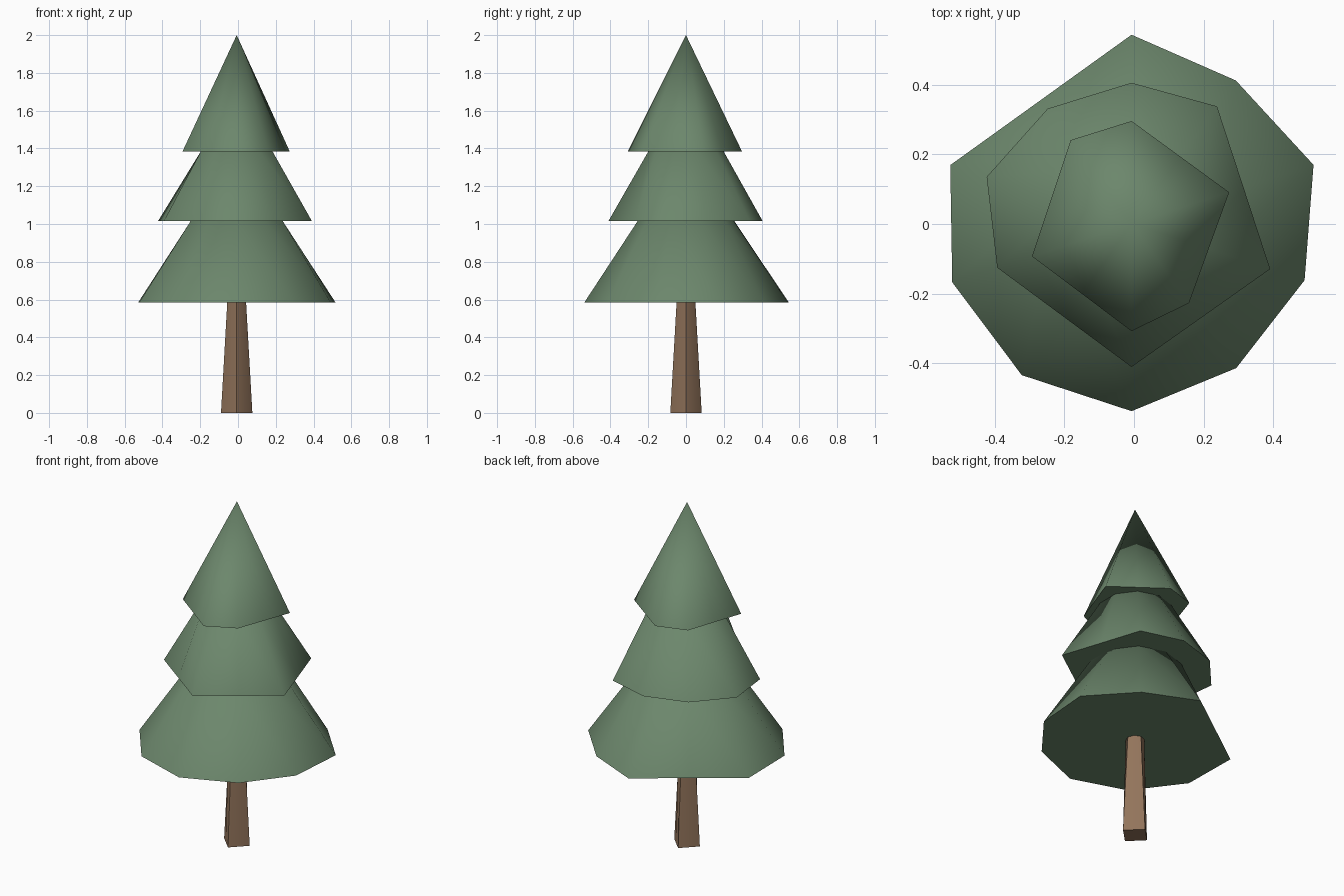
import bpy, bmesh, math
from mathutils import Vector

if "Cube" in bpy.data.objects:
    bpy.data.objects.remove(bpy.data.objects["Cube"])

CX = -0.007  # trunk axis


def material(name, rgb):
    m = bpy.data.materials.new(name)
    m.diffuse_color = (*rgb, 1)
    m.use_nodes = True
    m.node_tree.nodes["Principled BSDF"].inputs["Base Color"].default_value = m.diffuse_color
    return m


green = material("pine green", (0.150, 0.242, 0.150))
brown = material("bark brown", (0.290, 0.175, 0.105))


def ring(radii, z):
    """Corners clockwise from the back; None lies midway between its neighbours."""
    n = len(radii)
    pts = [r and Vector((CX + r * math.sin(2 * math.pi * i / n),
                         r * math.cos(2 * math.pi * i / n), z))
           for i, r in enumerate(radii)]
    return [p or (pts[i - 1] + pts[(i + 1) % n]) / 2 for i, p in enumerate(pts)]


def tapered(name, base_radii, z0, top_radius, z1, mat, angle):
    """Closed tapered solid with an uneven base and a regular top or a point."""
    bm = bmesh.new()
    n = len(base_radii)
    low = [bm.verts.new(p) for p in ring(base_radii, z0)]
    bm.faces.new(low)
    if top_radius:
        high = [bm.verts.new(p) for p in ring([top_radius] * n, z1)]
        bm.faces.new(high)
    else:
        high = [bm.verts.new((CX, 0, z1))] * n
    for i in range(n):
        j = (i + 1) % n
        if top_radius:
            bm.faces.new((low[i], low[j], high[j], high[i]))
        else:
            bm.faces.new((low[i], low[j], high[i]))
    bmesh.ops.recalc_face_normals(bm, faces=bm.faces)
    mesh = bpy.data.meshes.new(name)
    bm.to_mesh(mesh)
    bm.free()
    mesh.materials.append(mat)
    ob = bpy.data.objects.new(name, mesh)
    bpy.context.collection.objects.link(ob)
    bpy.ops.object.select_all(action='DESELECT')
    ob.select_set(True)
    bpy.context.view_layer.objects.active = ob
    bpy.ops.object.shade_smooth_by_angle(angle=math.radians(angle))
    return ob


# Trunk: square foot turned to a corner, rounding to eight sides
tapered("trunk", [0.083, None] * 4, 0, 0.049, 0.60, brown, 60)

# Three foliage tiers with ragged skirts
tapered("lower_foliage", [.544, .51, .55, .523, .512, .538, .537, .542, .548, None],
        0.585, 0.253, 1.02, green, 80)
tapered("middle_foliage", [.406, .418, None, .419, None, .411, None, .406, .438, .41],
        1.015, 0.196, 1.39, green, 80)
tapered("top_foliage", [.296, None, .295, None, .281, .308, None, .301, None, .298],
        1.385, 0, 2.0, green, 80)
